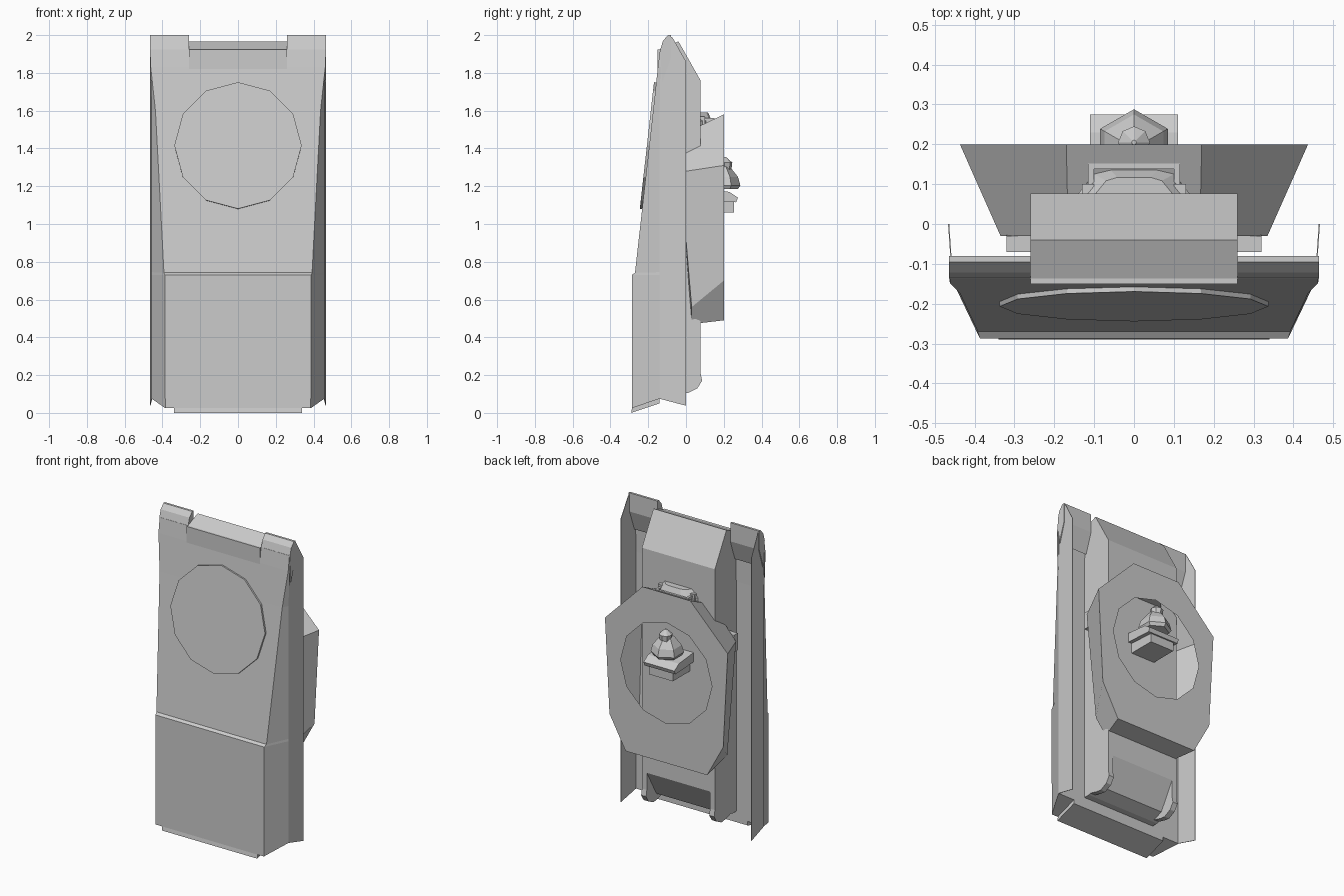
import bpy, bmesh
from math import sin, cos, pi, atan2
from mathutils import Matrix

if "Cube" in bpy.data.objects:
    bpy.data.objects.remove(bpy.data.objects["Cube"])


def make(name, verts, faces):
    bm = bmesh.new()
    vs = [bm.verts.new(v) for v in verts]
    for f in faces:
        bm.faces.new([vs[i] for i in f])
    bmesh.ops.recalc_face_normals(bm, faces=bm.faces)
    return finish(name, bm)


def finish(name, bm):
    me = bpy.data.meshes.new(name)
    bm.to_mesh(me)
    bm.free()
    ob = bpy.data.objects.new(name, me)
    bpy.context.collection.objects.link(ob)
    return ob


def loft(name, rings):
    """Closed solid through rings with equal vertex counts."""
    n = len(rings[0])
    verts = [v for r in rings for v in r]
    faces = [(k*n + i, k*n + (i+1) % n, (k+1)*n + (i+1) % n, (k+1)*n + i)
             for k in range(len(rings) - 1) for i in range(n)]
    faces += [tuple(range(n)), tuple(range(len(verts) - n, len(verts)))]
    return make(name, verts, faces)


def prism(name, profile, x0, x1):
    """Extrude a (y, z) profile along x."""
    return loft(name, [[(x, y, z) for y, z in profile] for x in (x0, x1)])


def box(name, x0, x1, y0, y1, z0, z1):
    return prism(name, [(y0, z0), (y1, z0), (y1, z1), (y0, z1)], x0, x1)


def ring(n, r, cy, z, a0=pi/2):
    return [(r*cos(a0 + 2*pi*i/n), cy + r*sin(a0 + 2*pi*i/n), z) for i in range(n)]


# Upper hull: front panel with bevelled flanks, (front x, y, z), (flank x, y, z)
rows = [((.385, -.287, .025), (.457, -.14, .075)),
        ((.387, -.287, .73), (.457, -.14, .73)),
        ((.392, -.27, .742), (.457, -.14, .745)),
        ((.437, -.174, 1.6), (.457, -.14, 1.6)),
        ((.462, -.149, 1.83), (.464, -.135, 1.83)),
        ((.462, -.137, 1.925), (.464, -.12, 1.925))]
loft("upper_hull", [[(-m[0], m[1], m[2]), (-f[0], f[1], f[2]), f, m] for f, m in rows])

# Plate under the bottom edge
prism("rear_plate", [(-.29, 0), (-.14, .05), (-.14, .08), (-.285, .03)], -.34, .34)

# Raised twelve-sided turret disc on the front panel
bm = bmesh.new()
tilt = Matrix.Translation((0, -.199, 1.415)) @ Matrix.Rotation(pi/2 - atan2(.096, .858), 4, 'X')
bmesh.ops.create_cone(bm, cap_ends=True, segments=12, radius1=.337, radius2=.337, depth=.016, matrix=tilt)
finish("turret_disc", bm)

# Side skirts and rounded fender ends
skirt = [(-.14, .075), (0, .038), (0, 1.86), (-.07, 1.985), (-.09, 2.0),
         (-.12, 1.97), (-.137, 1.92), (-.145, 1.8), (-.14, 1.7)]
fender = [(-.137, 1.92), (-.122, 1.97), (-.095, 2.0), (-.08, 2.0), (-.08, 1.88), (-.125, 1.75)]
# Rounded cheeks at the low end of the tub
cheek = [(.077, .32), (.077, .21), (.085, .17), (.06, .13), (.01, .105), (-.03, .11), (-.1, .13), (-.1, .32)]
for s, side in ((-1, "left"), (1, "right")):
    loft("skirt_" + side, [[(s*(.457 + .07*(y + .14) - t), y, z) for y, z in skirt] for t in (0, .003)])
    prism("fender_" + side, fender, s*.26, s*.465)
    prism("cheek_" + side, cheek, s*.225, s*.26)
    # Small blocks beside the turret roof
    prism("launcher_" + side, [(-.07, 1.2), (-.03, 1.2), (-.022, 1.25), (-.03, 1.31), (-.07, 1.31)], s*.25, s*.32)

# Lower hull tub
prism("hull_tub", [(-.15, 1.925), (-.137, 1.925), (-.04, 1.967), (.077, 1.76), (.077, .32),
                   (-.02, .15), (-.1, .12), (-.15, .12)], -.26, .26)

# Hollow turret: faceted sides, roof, and base plate with round opening
plate = [(.17, .2, 1.58), (.437, .2, 1.31), (.405, .2, .70), (.29, .2, .49)]
roof = [(.165, -.03, 1.47), (.335, -.03, 1.275), (.315, .03, .56), (.24, .03, .47)]
full = lambda h: h + [(-x, y, z) for x, y, z in reversed(h)]
hole = [(.325*cos(pi*i/6), .2, 1.07 + .325*sin(pi*i/6)) for i in range(12)]
bm = bmesh.new()
P, R, H = [[bm.verts.new(v) for v in loop] for loop in (full(plate), full(roof), hole)]
for i in range(8):
    j = (i + 1) % 8
    bm.faces.new((P[i], P[j], R[j], R[i]))
bm.faces.new(R)
rim = [bm.edges.new((H[i], H[(i+1) % 12])) for i in range(12)]
rim += [bm.edges.get((P[i], P[(i+1) % 8])) for i in range(8)]
bmesh.ops.triangle_fill(bm, edges=rim, use_beauty=True, normal=(0, 1, 0))
flat = [e for e in bm.edges if len(e.link_faces) == 2
        and all(abs(f.calc_center_median().y - .2) < 1e-4 for f in e.link_faces)]
bmesh.ops.recalc_face_normals(bm, faces=bm.faces)
bmesh.ops.dissolve_limit(bm, angle_limit=.01, edges=flat, verts=[])
finish("turret_shell", bm)

# Six-sided dome with a pointed knob, inside the turret opening
loft("dome", [ring(6, r, .19, z) for r, z in ((.085, 1.185), (.098, 1.205), (.085, 1.25), (.045, 1.3), (.03, 1.315))])
loft("dome_knob", [ring(8, r, .205, z) for r, z in ((.035, 1.285), (.04, 1.325), (.006, 1.355))])

# Box with a peaked lid below the dome
box("hatch_box", -.085, .085, .08, .255, 1.06, 1.13)
prism("hatch_lid", [(.08, 1.125), (.265, 1.115), (.275, 1.14), (.23, 1.17), (.08, 1.185)], -.11, .11)

# Hump and handle on the tub above the turret
outline = [(-.145, .07), (-.1, .125), (-.06, .137), (.06, .137), (.1, .125), (.145, .07)]
loft("hump", [[(x*k, .07 + (y - .07)*k, z) for x, y in outline] for k, z in ((1, 1.45), (1, 1.545), (.7, 1.59))])
box("handle_bar", -.115, .115, .138, .152, 1.53, 1.56)
for s in (-1, 1):
    box("handle_post", s*.101, s*.115, .07, .15, 1.53, 1.56)
    box("handle_foot", s*.1, s*.13, .07, .1, 1.52, 1.57)
